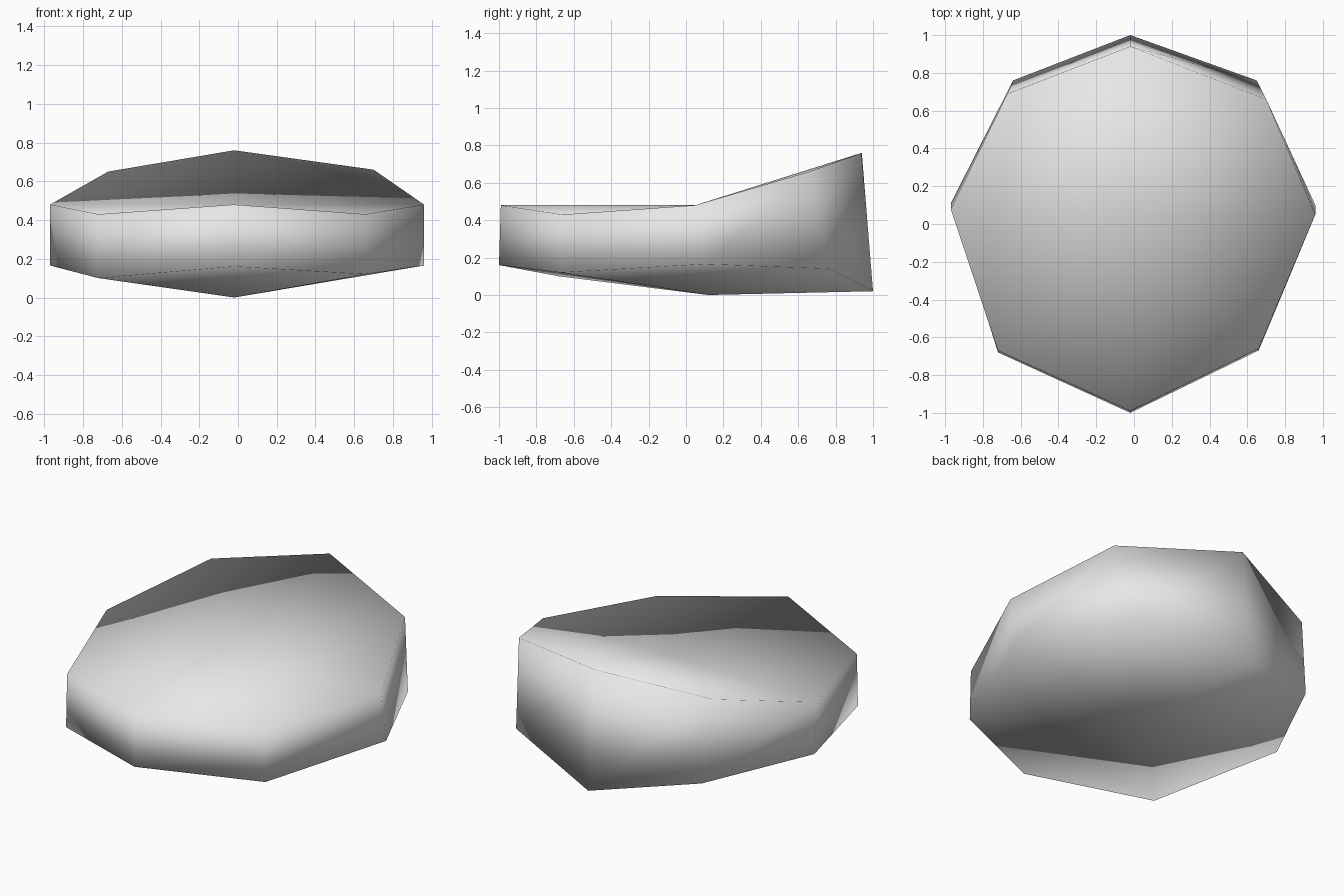
import bpy, bmesh

if "Cube" in bpy.data.objects:
    bpy.data.objects.remove(bpy.data.objects["Cube"])

# Corner rings, counter-clockwise from the front point
lower_ring = [(-0.02, -1.0, 0.16), (0.66, -0.67, 0.12), (0.96, 0.10, 0.165), (0.65, 0.76, 0.14),
              (-0.02, 1.0, 0.02), (-0.64, 0.76, 0.14), (-0.97, 0.11, 0.165), (-0.72, -0.68, 0.10)]
upper_ring = [(-0.02, -0.99, 0.48), (0.66, -0.66, 0.43), (0.96, 0.05, 0.48), (0.70, 0.66, 0.66),
              (-0.02, 0.94, 0.76), (-0.67, 0.69, 0.65), (-0.97, 0.08, 0.48), (-0.72, -0.67, 0.43)]

bm = bmesh.new()
low = [bm.verts.new(p) for p in lower_ring]
up = [bm.verts.new(p) for p in upper_ring]
bottom = bm.verts.new((-0.02, 0.12, 0.0))
top = bm.verts.new((-0.02, 0.05, 0.48))

# Side walls and the two fans that close the stone
for i in range(8):
    j = (i + 1) % 8
    bm.faces.new((low[i], low[j], up[j], up[i]))
    bm.faces.new((up[i], up[j], top))
    bm.faces.new((low[j], low[i], bottom))
bmesh.ops.recalc_face_normals(bm, faces=bm.faces)

# Fully smooth, so shading flows over the rim
for f in bm.faces:
    f.smooth = True

mesh = bpy.data.meshes.new("flat_stone")
bm.to_mesh(mesh)
bm.free()

grey = bpy.data.materials.new("stone_grey")
grey.diffuse_color = (0.8, 0.8, 0.8, 1.0)
grey.use_nodes = True
grey.node_tree.nodes["Principled BSDF"].inputs["Base Color"].default_value = grey.diffuse_color
mesh.materials.append(grey)

stone = bpy.data.objects.new("flat_stone", mesh)
bpy.context.collection.objects.link(stone)
